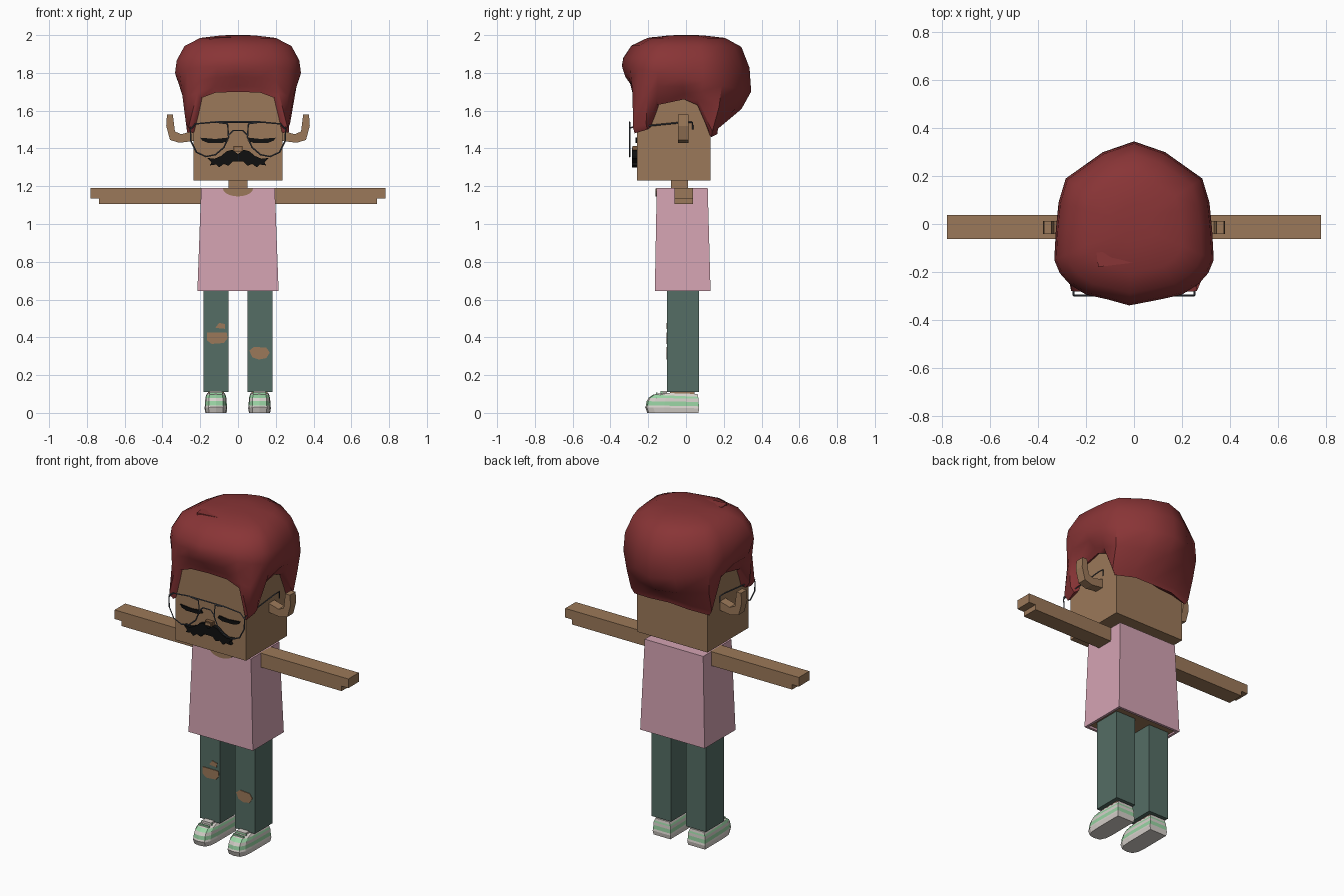
import bpy, bmesh, math
from mathutils import Vector

cube = bpy.data.objects.get("Cube")
if cube:
    bpy.data.objects.remove(cube, do_unlink=True)


def material(name, r, g, b):
    m = bpy.data.materials.new(name)
    m.use_nodes = True
    m.diffuse_color = (r, g, b, 1)
    bsdf = m.node_tree.nodes["Principled BSDF"]
    bsdf.inputs["Base Color"].default_value = (r, g, b, 1)
    bsdf.inputs["Roughness"].default_value = 0.8
    return m


SKIN = material("skin", .33, .19, .10)
HAIR = material("dark red hair", .25, .035, .037)
PINK = material("pink cloth", .66, .37, .45)
DENIM = material("green denim", .09, .155, .13)
BLACK = material("black", .005, .005, .005)
WIRE = material("grey wire", .07, .08, .1)
WHITE = material("shoe white", .68, .64, .6)
MINT = material("shoe mint", .32, .66, .37)
NOSE = material("nose shade", .22, .11, .05)


def finish(name, bm, *mats):
    bmesh.ops.recalc_face_normals(bm, faces=bm.faces)
    mesh = bpy.data.meshes.new(name)
    bm.to_mesh(mesh)
    bm.free()
    for m in mats:
        mesh.materials.append(m)
    ob = bpy.data.objects.new(name, mesh)
    bpy.context.collection.objects.link(ob)
    return ob


def loft(name, rings, mats, colours=None, caps=True):
    """Skin closed rings of points; colours gives a material index per band."""
    bm = bmesh.new()
    rows = [[bm.verts.new(p) for p in ring] for ring in rings]
    n = len(rows[0])
    for k, (a, b) in enumerate(zip(rows, rows[1:])):
        for i in range(n):
            j = (i + 1) % n
            f = bm.faces.new((a[i], a[j], b[j], b[i]))
            f.material_index = colours[k] if colours else 0
    if caps:
        bm.faces.new(rows[0])
        top = bm.faces.new(rows[-1])
        top.material_index = colours[-1] if colours else 0
    return finish(name, bm, *mats)


def prism(name, outline, y0, y1, mat, side=1):
    """Extrude an x-z outline along y, optionally mirrored in x."""
    return loft(name, [[(side * x, y, z) for x, z in outline] for y in (y0, y1)], [mat])


def rect(x0, x1, y0, y1, z):
    return [(x0, y0, z), (x1, y0, z), (x1, y1, z), (x0, y1, z)]


def box(name, x0, x1, y0, y1, z0, z1, mat):
    return loft(name, [rect(x0, x1, y0, y1, z0), rect(x0, x1, y0, y1, z1)], [mat])


def wire(name, points, closed=False):
    cu = bpy.data.curves.new(name, "CURVE")
    cu.dimensions = "3D"
    cu.bevel_depth = .004
    cu.bevel_resolution = 0
    sp = cu.splines.new("POLY")
    sp.points.add(len(points) - 1)
    for p, co in zip(sp.points, points):
        p.co = (*co, 1)
    sp.use_cyclic_u = closed
    cu.materials.append(WIRE)
    bpy.context.collection.objects.link(bpy.data.objects.new(name, cu))


def smooth(ob, degrees):
    bpy.ops.object.select_all(action="DESELECT")
    ob.select_set(True)
    bpy.context.view_layer.objects.active = ob
    bpy.ops.object.shade_smooth_by_angle(angle=math.radians(degrees))


# Head, neck and nose
box("head", -.235, .235, -.26, .13, 1.23, 1.76, SKIN)
box("neck", -.05, .05, -.08, .01, 1.17, 1.23, SKIN)
box("nose", -.024, .024, -.282, -.26, 1.385, 1.412, NOSE)
box("nose_front", -.016, .016, -.286, -.282, 1.39, 1.405, SKIN)

# Shirt with an open hem showing the body inside
loft("shirt", [rect(-.2, .2, -.14, .105, .665), rect(-.2, .2, -.15, .115, .645),
               rect(-.215, .215, -.165, .13, .645), rect(-.195, .195, -.155, .115, 1.19)],
     [PINK, SKIN], [0, 0, 0, 0])
box("body_underside", -.2, .2, -.145, .11, .655, .67, SKIN)
collar = [(.08 * math.cos(a), 1.189 - .043 * math.sin(a))
          for a in (math.pi * i / 10 for i in range(11))]
prism("neckline", collar, -.161, -.153, SKIN)

# Parts on both sides
arm = [(.19, 1.19), (.78, 1.19), (.78, 1.135), (.735, 1.135), (.735, 1.105), (.19, 1.105)]
ear = [(.23, 1.495), (.23, 1.44), (.31, 1.43), (.36, 1.445), (.38, 1.52), (.376, 1.58),
       (.345, 1.58), (.334, 1.49), (.3, 1.475)]
eye = [(.05, 1.443), (.08, 1.43), (.16, 1.43), (.19, 1.442), (.2, 1.457), (.12, 1.45), (.06, 1.457)]
whisker = [(0, 1.37), (.03, 1.393), (.06, 1.385), (.09, 1.36), (.125, 1.345), (.162, 1.35),
           (.14, 1.325), (.15, 1.31), (.115, 1.315), (.1, 1.3), (.075, 1.318), (.05, 1.308),
           (.03, 1.33), (0, 1.33)]
lens = [(.055, 1.53), (.12, 1.54), (.225, 1.53), (.252, 1.5), (.25, 1.44), (.22, 1.38),
        (.17, 1.357), (.12, 1.367), (.075, 1.405), (.05, 1.46)]
for side, label in ((1, "left"), (-1, "right")):
    prism(label + "_arm", arm, -.062, .038, SKIN, side)
    prism(label + "_ear", ear, -.042, .012, SKIN, side)
    prism(label + "_eye", eye, -.267, -.259, BLACK, side)
    prism(label + "_moustache", whisker, -.285, -.259, BLACK, side)
    wire(label + "_lens_rim", [(side * x, -.298, z) for x, z in lens], True)
    wire(label + "_temple", [(side * .252, y, z) for y, z in
                             ((-.298, 1.51), (0, 1.54), (.035, 1.538), (.035, 1.5))])
wire("upper_bridge", [(-.12, -.298, 1.54), (.12, -.298, 1.54)])
wire("lower_bridge", [(-.05, -.298, 1.47), (-.025, -.298, 1.495), (.025, -.298, 1.495), (.05, -.298, 1.47)])

# Jeans with torn patches
box("left_leg", .05, .182, -.1, .07, .11, .66, DENIM)
box("right_leg", -.183, -.05, -.1, .07, .11, .66, DENIM)
prism("left_knee_tear", [(.06, .33), (.085, .35), (.15, .345), (.168, .32), (.15, .29), (.11, .282),
                         (.075, .295)], -.104, -.098, SKIN)
prism("right_knee_tear", [(-.165, .425), (-.06, .425), (-.055, .395), (-.075, .37), (-.14, .365),
                          (-.165, .385)], -.104, -.098, SKIN)
prism("right_thigh_tear", [(-.12, .45), (-.07, .445), (-.068, .47), (-.1, .477)], -.104, -.098, SKIN)


# Shoes: stacked bands with a rounded toe
def shoe_ring(cx, half, toe, heel, z_toe, z_heel):
    plan = [(-1, 1), (1, 1), (1, .35), (.93, .15), (.65, .03), (0, 0), (-.65, .03), (-.93, .15), (-1, .35)]
    return [(cx + u * half, toe + (heel - toe) * v, z_toe + (z_heel - z_toe) * v) for u, v in plan]


for cx, label in ((.114, "left"), (-.117, "right")):
    rings = [shoe_ring(cx, .056, -.205, .066, 0, 0), shoe_ring(cx, .06, -.216, .07, .03, .024),
             shoe_ring(cx, .058, -.212, .068, .04, .035), shoe_ring(cx, .057, -.208, .067, .062, .058),
             shoe_ring(cx, .056, -.198, .066, .08, .075), shoe_ring(cx, .052, -.175, .064, .096, .085),
             shoe_ring(cx, .047, -.125, .062, .106, .1)]
    loft(label + "_shoe", rings, [WHITE, MINT], [0, 0, 1, 0, 1, 0, 0])
    box(label + "_ankle", cx - .042, cx + .042, -.085, .045, .09, .115, SKIN)
    box(label + "_tongue", cx - .03, cx + .03, -.135, -.1, .09, .117, WHITE)
    for k in range(2):
        y = -.16 + .025 * k
        box(label + "_lace", cx - .035, cx + .035, y, y + .01, .09, .107 + .006 * k, MINT)

# Hair: hairline stations from front centre round to the nape, mirrored
half_line = [(0, -.275, 1.7), (.12, -.275, 1.695), (.2, -.275, 1.665), (.243, -.272, 1.48),
             (.255, -.205, 1.5), (.25, -.15, 1.63), (.25, -.01, 1.66), (.25, .06, 1.63),
             (.25, .135, 1.46), (.13, .165, 1.475), (0, .16, 1.48)]
half_bulge = [(-.02, -.34), (.11, -.315), (.2, -.295), (.27, -.25), (.31, -.205), (.333, -.15),
              (.326, -.02), (.315, .09), (.285, .19), (.13, .3), (0, .345)]


def mirrored(points):
    back = [(-p[0], *p[1:]) for p in points[-2:0:-1]]
    return [Vector(p) for p in points + back]


line = mirrored(half_line)
bulge = mirrored([(x, y, 1.77 - .2 * y) for x, y in half_bulge])


def crown(scale, lift, level):
    """Shrink the bulge ring and flatten it toward a level height."""
    return [Vector((p.x * scale, p.y * scale, p.z + (level - p.z) * lift)) for p in bulge]


hair_rings = [[Vector((p.x * .86, p.y * .86, p.z + .02)) for p in line], line,
              [p + Vector((p.x * .08, p.y * .03, .03)) for p in line],
              [Vector((*p.lerp(q, .72).xy, p.lerp(q, .58).z)) for p, q in zip(line, bulge)],
              bulge, crown(.975, .6, 1.91), crown(.85, .95, 1.95),
              crown(.6, 1, 1.985), crown(.25, 1, 1.999), crown(.05, 1, 2)]
smooth(loft("hair", hair_rings, [HAIR]), 40)
# Loose flat locks combed across the top
for k in range(3):
    lock = box("hair_lock", -.17 + .07 * k, -.02 + .07 * k, -.16 + .1 * k, -.1 + .1 * k, 1.95, 1.99, HAIR)
    lock.rotation_euler.z = .12
